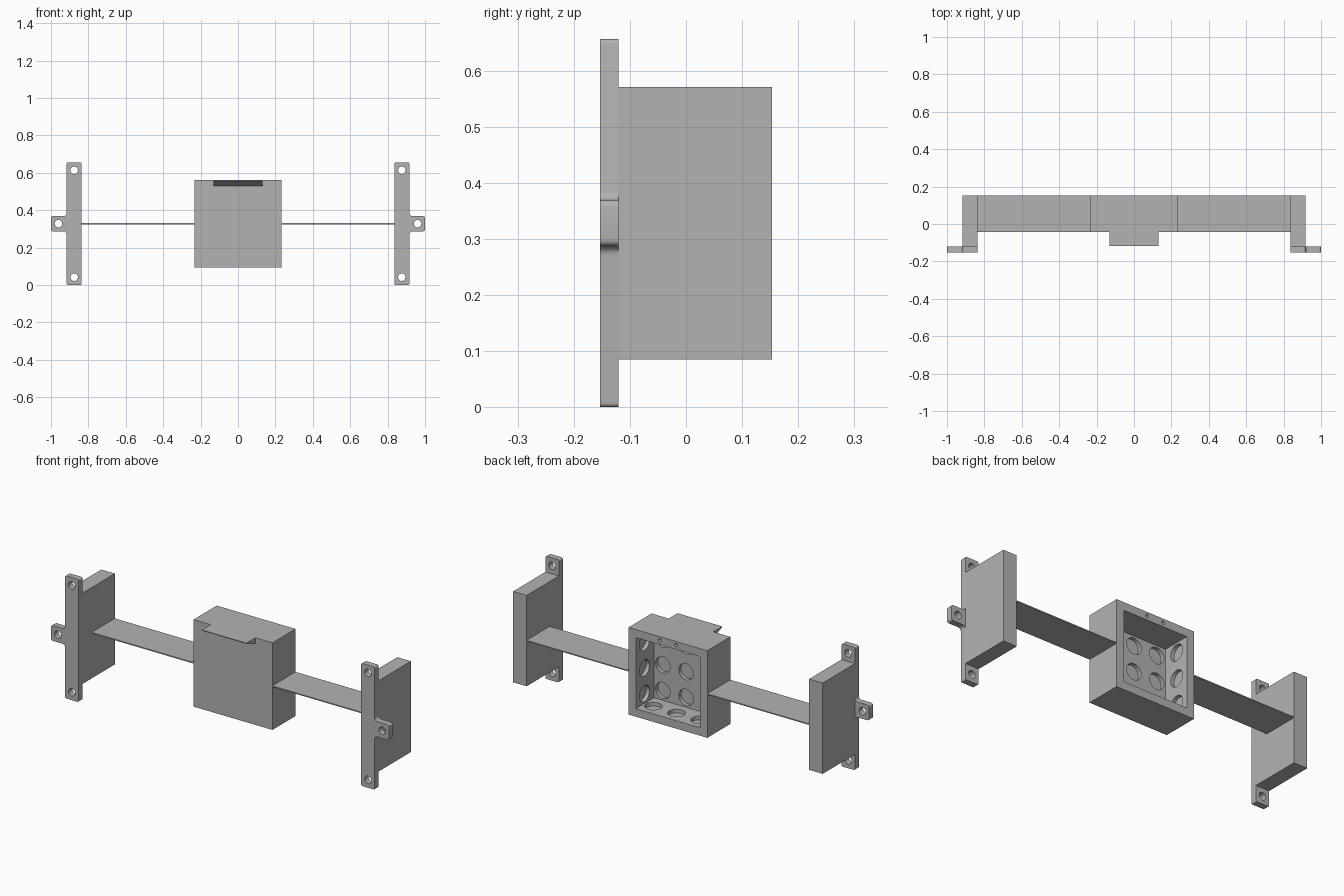
import bpy, bmesh
from math import cos, sin, pi, radians
from mathutils import Matrix, Vector

cube = bpy.data.objects.get("Cube")
if cube:
    bpy.data.objects.remove(cube, do_unlink=True)

grey = bpy.data.materials.new("plain grey")
grey.use_nodes = True
colour = (0.45, 0.45, 0.45, 1)
grey.diffuse_color = colour
grey.node_tree.nodes["Principled BSDF"].inputs["Base Color"].default_value = colour

MID = 0.328           # height of the centre line
BACK = 0.153          # rear plane shared by all parts
HALF = 0.233          # half width of the housing
INNER = 0.19          # half width of its pocket
FLOOR = 0.0           # y of the pocket floor


def finish(name, bm):
    bmesh.ops.recalc_face_normals(bm, faces=bm.faces)
    mesh = bpy.data.meshes.new(name)
    bm.to_mesh(mesh)
    bm.free()
    mesh.materials.append(grey)
    obj = bpy.data.objects.new(name, mesh)
    bpy.context.collection.objects.link(obj)
    return obj


def box(name, x, y, z):
    bm = bmesh.new()
    size = [b - a for a, b in (x, y, z)]
    centre = [(a + b) / 2 for a, b in (x, y, z)]
    bmesh.ops.create_cube(bm, size=1, matrix=Matrix.Translation(centre) @ Matrix.Diagonal((*size, 1)))
    return finish(name, bm)


def prism(name, points, along):
    bm = bmesh.new()
    face = bm.faces.new([bm.verts.new(p) for p in points])
    new = bmesh.ops.extrude_face_region(bm, geom=[face])["geom"]
    bmesh.ops.translate(bm, vec=along, verts=[v for v in new if isinstance(v, bmesh.types.BMVert)])
    return finish(name, bm)


def discs(name, items):
    """Cylinders given as (centre, axis, radius, length)."""
    bm = bmesh.new()
    for centre, axis, radius, length in items:
        turn = Vector(axis).to_track_quat("Z", "Y").to_matrix().to_4x4()
        bmesh.ops.create_cone(bm, cap_ends=True, segments=32, radius1=radius, radius2=radius,
                              depth=length, matrix=Matrix.Translation(centre) @ turn)
    return finish(name, bm)


def cut(obj, cutter):
    mod = obj.modifiers.new("cut", "BOOLEAN")
    mod.operation, mod.solver, mod.object = "DIFFERENCE", "EXACT", cutter
    bpy.context.view_layer.update()
    mesh = bpy.data.meshes.new_from_object(obj.evaluated_get(bpy.context.evaluated_depsgraph_get()))
    obj.modifiers.clear()
    obj.data = mesh
    bpy.data.objects.remove(cutter, do_unlink=True)


def smooth(obj):
    bpy.ops.object.select_all(action="DESELECT")
    obj.select_set(True)
    bpy.context.view_layer.objects.active = obj
    bpy.ops.object.shade_smooth_by_angle(angle=radians(30))


def rounded(corners, steps=5):
    """Round the right-angled corners (x, z, radius) of an outline."""
    out = []
    for i, (x, z, r) in enumerate(corners):
        p = Vector((x, z))
        to_prev = (Vector(corners[i - 1][:2]) - p).normalized()
        to_next = (Vector(corners[(i + 1) % len(corners)][:2]) - p).normalized()
        centre = p + r * (to_prev + to_next)
        for k in range(steps + 1):
            t = k / steps * pi / 2
            out.append(centre - r * (to_next * cos(t) + to_prev * sin(t)))
    return out


# Central housing, open at the back
housing = box("housing", (-HALF, HALF), (-0.042, BACK), (MID - HALF, MID + HALF))
cut(housing, box("pocket_cutter", (-INNER, INNER), (FLOOR, 0.3), (MID - INNER, MID + INNER)))

# Round recesses in the pocket floor, sides and bottom, and two rim holes
steps = (-0.137, 0, 0.137)
R, L = 0.043, 0.04
WALL_Y = 0.08
recesses = [((a, FLOOR, MID + b), (0, 1, 0), R, L) for a in steps for b in steps]
for a in steps:
    recesses.append(((a, WALL_Y, MID - INNER), (0, 0, 1), R, L))
    for s in (-1, 1):
        recesses.append(((s * INNER, WALL_Y, MID + a), (1, 0, 0), R, L))
for s in (-1, 1):
    recesses.append(((s * 0.048, BACK, MID + 0.212), (0, 1, 0), 0.009, 0.06))
cut(housing, discs("recess_cutter", recesses))
smooth(housing)

# Wedge-shaped lip at the top front edge
TOP = MID + HALF
lip = [(-0.042, TOP), (-0.117, TOP), (-0.117, TOP - 0.004), (-0.042, TOP - 0.032)]
prism("front_lip", [(-0.132, y, z) for y, z in lip], (0.264, 0, 0))

# Arms, end blocks and mounting flanges on both sides
outline = rounded([(0.836, 0, 0.008), (0.916, 0, 0.008), (0.916, 0.287, 0.016), (1, 0.287, 0.012),
                   (1, 0.369, 0.012), (0.916, 0.369, 0.016), (0.916, 0.656, 0.008), (0.836, 0.656, 0.008)])
for side, s in (("left", 1), ("right", -1)):
    box(side + "_arm", sorted((s * HALF, s * 0.836)), (-0.042, BACK), (MID - 0.003, MID + 0.003))
    box(side + "_end_block", sorted((s * 0.836, s * 0.916)), (-0.12, BACK), (0.085, 0.571))
    flange = prism(side + "_flange", [(s * x, -0.153, z) for x, z in outline], (0, 0.033, 0))
    holes = [(0.876, 0.042), (0.876, 0.614), (0.96, MID)]
    cut(flange, discs("hole_cutter", [((s * x, -0.136, z), (0, 1, 0), 0.02, 0.1) for x, z in holes]))
    smooth(flange)
